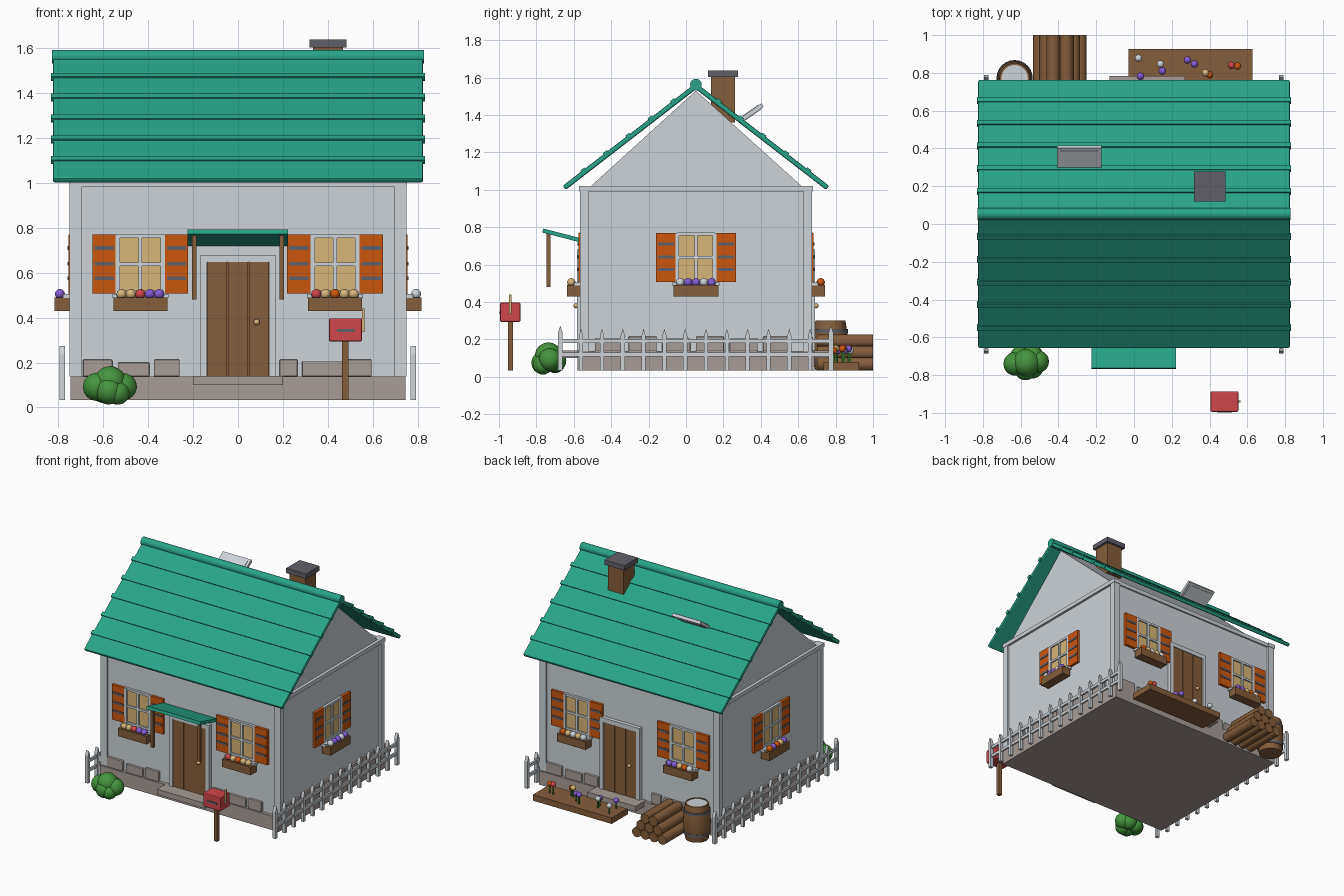
import bpy, bmesh, math
from mathutils import Matrix, Vector

if "Cube" in bpy.data.objects:
    bpy.data.objects.remove(bpy.data.objects["Cube"])


def material(name, r, g, b):
    m = bpy.data.materials.new(name)
    m.diffuse_color = [(c / 255 / 12.92 if c < 11 else ((c / 255 + .055) / 1.055) ** 2.4) for c in (r, g, b)] + [1]
    m.use_nodes = True
    m.node_tree.nodes["Principled BSDF"].inputs["Base Color"].default_value = m.diffuse_color
    return m


TEAL = material("teal", 40, 163, 136)
WHITE = material("pale grey", 204, 211, 216)
BROWN = material("wood brown", 132, 94, 60)
ORANGE = material("orange", 202, 86, 15)
YELLOW = material("warm yellow", 214, 182, 120)
STONE = material("stone", 167, 156, 150)
DARK = material("dark grey", 98, 96, 105)
RED = material("red", 207, 70, 76)
GREEN = material("leaf green", 68, 148, 60)
PURPLE = material("purple", 132, 92, 212)
I = Matrix.Identity(4)


def finish(name, bm, mat, M=I, smooth=False):
    bmesh.ops.recalc_face_normals(bm, faces=bm.faces)
    me = bpy.data.meshes.new(name)
    bm.to_mesh(me)
    bm.free()
    me.materials.append(mat)
    ob = bpy.data.objects.new(name, me)
    bpy.context.collection.objects.link(ob)
    ob.matrix_world = M
    if smooth:
        for p in me.polygons:
            p.use_smooth = True
        me.set_sharp_from_angle(angle=math.radians(40))
    return ob


def box(name, lo, hi, mat, M=I, bevel=0):
    """Box between two corners, placed in frame M."""
    bm = bmesh.new()
    lo, hi = Vector(lo), Vector(hi)
    bmesh.ops.create_cube(bm, size=1, matrix=Matrix.Translation((lo + hi) / 2) @ Matrix.Diagonal((*(hi - lo), 1)))
    if bevel:
        bmesh.ops.bevel(bm, geom=bm.edges[:], offset=bevel, segments=2, affect='EDGES', profile=.5)
    return finish(name, bm, mat, M)


def ball(name, c, r, mat, M=I, sub=2):
    bm = bmesh.new()
    bmesh.ops.create_icosphere(bm, subdivisions=sub, radius=r, matrix=Matrix.Translation(c))
    return finish(name, bm, mat, M, True)


def prism(name, pts, depth, mat, M=I):
    """Extrude an XY outline along local z by depth."""
    bm = bmesh.new()
    f = bm.faces.new([bm.verts.new((x, y, 0)) for x, y in pts])
    g = bmesh.ops.extrude_face_region(bm, geom=[f])['geom']
    bmesh.ops.translate(bm, vec=(0, 0, depth), verts=[v for v in g if isinstance(v, bmesh.types.BMVert)])
    return finish(name, bm, mat, M)


def lathe(name, profile, mat, M, n=24):
    """Revolve (radius, height) pairs around local z."""
    bm = bmesh.new()
    rings = [[bm.verts.new((r * math.cos(2 * math.pi * i / n), r * math.sin(2 * math.pi * i / n), z))
              for i in range(n)] for r, z in profile]
    for a, b in zip(rings, rings[1:]):
        for i in range(n):
            bm.faces.new((a[i], a[(i + 1) % n], b[(i + 1) % n], b[i]))
    bm.faces.new(rings[0])
    bm.faces.new(rings[-1])
    return finish(name, bm, mat, M, True)


def T(*v):
    return Matrix.Translation(v)


def R(deg, axis):
    return Matrix.Rotation(math.radians(deg), 4, axis)


CY = .053  # centre line of the house
FRONT = T(0, -.555, 0)
BACK = T(0, .662, 0) @ R(180, 'Z')
RIGHT = T(.735, CY, 0) @ R(90, 'Z')
LEFT = T(-.735, CY, 0) @ R(-90, 'Z')
# axes: local x -> world y, local y -> world z, local z -> world x
SIDE = Matrix(((0, 0, 1, 0), (1, 0, 0, 0), (0, 1, 0, 0), (0, 0, 0, 1)))

# House body
box("foundation", (-.745, -.58, .033), (.745, .686, .138), STONE)
box("walls", (-.735, -.555, .13), (.735, .662, 1.01), WHITE)
prism("gable", [(-.53, 1.0), (.64, 1.0), (CY, 1.53)], 1.46, WHITE, T(-.73, 0, 0) @ SIDE)
for sx in (-1, 1):
    for y in (-.567, .629):
        x = sx * .7225
        box("corner_post", (x - .0275, y, .138), (x + .0275, y + .045, 1.0), WHITE)
    box("gable_trim", (sx * .7225 - .03, -.572, .99), (sx * .7225 + .03, .678, 1.02), WHITE)
for M in (FRONT, BACK):
    box("eave_trim", (-.72, -.012, .985), (.72, .02, 1.015), WHITE, M)

# Roof slabs with battens
TILT = math.degrees(math.atan(.545 / .705))
for turn in (0, 180):
    M = T(0, CY, 1.555) @ R(turn, 'Z') @ R(TILT, 'X')
    box("roof_slab", (-.825, -.89, -.014), (.825, 0, .013), TEAL, M, .008)
    for i in range(5):
        s = (.115 + .12 * i) / math.cos(math.radians(TILT))
        box("roof_batten", (-.832, -s - .014, -.004), (.832, -s + .014, .02), TEAL, M)
lathe("roof_ridge", [(.031, -.828), (.031, .828)], TEAL, T(0, CY, 1.562) @ R(90, 'Y'), 16)

# Chimney and open skylight
box("chimney", (.335, .134, 1.36), (.467, .262, 1.605), BROWN)
box("chimney_cap", (.318, .118, 1.602), (.484, .279, 1.638), DARK)
M = T(-.29, .352, 1.414) @ R(35, 'X')
box("skylight_frame", (-.118, -.07, -.012), (.118, .07, .01), WHITE, M)
box("skylight_pane", (-.1, -.052, -.016), (.1, .052, .014), WHITE, M)


def window(M, cx, flowers):
    W = M @ T(cx, 0, 0)
    box("window_glass", (-.1, -.008, .51), (.1, .01, .765), YELLOW, W)
    for s in (-1, 1):
        box("window_frame_side", (s * .1 - .01, -.02, .505), (s * .1 + .01, .01, .77), WHITE, W)
        box("shutter", (s * .161 - .052, -.02, .507), (s * .161 + .052, .01, .77), ORANGE, W)
        for z in (.575, .64, .71):
            box("shutter_slat", (s * .161 - .043, -.024, z - .008), (s * .161 + .043, -.018, z + .008), DARK, W)
    for z in (.512, .638, .763):
        box("window_bar", (-.1, -.018, z - .008), (.1, .01, z + .008), WHITE, W)
    box("window_mullion", (-.008, -.018, .51), (.008, .01, .765), WHITE, W)
    box("window_sill", (-.125, -.045, .488), (.125, .01, .505), WHITE, W)
    box("flower_box", (-.12, -.082, .43), (.12, -.012, .49), BROWN, W)
    for i, m in enumerate(flowers):
        ball("box_flower", (-.084 + .042 * i, -.058, .505), .023, m, W)


window(FRONT, -.435, (YELLOW, YELLOW, RED, PURPLE, PURPLE))
window(FRONT, .432, (RED, YELLOW, ORANGE, YELLOW, YELLOW))
window(BACK, -.435, (ORANGE, YELLOW, WHITE, YELLOW, WHITE))
window(BACK, .45, (PURPLE, PURPLE, YELLOW, ORANGE, WHITE))
window(RIGHT, 0, (WHITE, PURPLE, PURPLE, WHITE, PURPLE))
window(LEFT, 0, (ORANGE, PURPLE, ORANGE, YELLOW, PURPLE))

# Doors with frame, planks, knob and step
for M in (FRONT, BACK @ T(-.07, 0, 0)):
    for i in range(3):
        x = -.138 + .092 * i
        box("door_plank", (x + .002, -.022, .138), (x + .09, .01, .648), BROWN, M)
    box("door_backing", (-.138, -.014, .138), (.138, .01, .645), BROWN, M)
    for s in (-1, 1):
        box("door_jamb", (s * .152 - .014, -.028, .138), (s * .152 + .014, .01, .68), WHITE, M)
    box("door_lintel", (-.166, -.028, .648), (.166, .01, .68), WHITE, M)
    ball("door_knob", (.083, -.033, .38), .014, YELLOW, M)
    box("door_step", (-.2, -.122, .1), (.2, .01, .14), STONE, M)

# Stone course at the foot of the walls
STONES = [(-.69, -.56, .213), (-.535, -.395, .2), (-.375, -.26, .213),
          (.185, .265, .213), (.285, .465, .205), (.485, .595, .213)]
for M in (FRONT, BACK):
    for a, b, h in STONES:
        box("base_stone", (a, -.018, .138), (b, .01, h), STONE, M, .004)
for M in (LEFT, RIGHT):
    for i in range(6):
        x = -.54 + .18 * i
        box("base_stone", (x, -.014, .138), (x + .15, .01, .205 + .01 * (i % 2)), STONE, M, .004)

# Awning over the front door, rising outwards
box("awning", (-.225, -.2, -.011), (.222, .005, .011), TEAL, T(0, -.572, .732) @ R(-14.5, 'X'))
for x in (-.195, .195):
    box("awning_post", (x - .01, -.747, .48), (x + .01, -.725, .768), BROWN)

# Side fences
for x in (-.782, .78):
    for i in range(14):
        y, h = -.672 + i * .1113, (.235 if i in (0, 13) else .22)
        w = .013 if i in (0, 13) else .011
        prism("fence_picket", [(y - w, .033), (y + w, .033), (y + w, h), (y, h + .038), (y - w, h)],
              .024, WHITE, T(x - .012, 0, 0) @ SIDE)
    for z in (.12, .192):
        box("fence_rail", (x - .007, -.672, z - .011), (x + .007, .775, z + .011), WHITE)

# Mailbox
box("mailbox_post", (.464, -.951, .033), (.492, -.924, .3), BROWN)
box("mailbox", (.405, -.994, .294), (.552, -.886, .397), RED, I, .006)
box("mailbox_slot", (.44, -.998, .336), (.52, -.99, .35), DARK)
box("mailbox_flag", (.552, -.946, .335), (.564, -.934, .44), YELLOW)

# Bush
for x, y, z, r in [(-.57, -.735, .11, .074), (-.628, -.74, .092, .063), (-.51, -.728, .092, .06),
                   (-.575, -.765, .075, .062), (-.54, -.7, .085, .06), (-.6, -.7, .075, .055),
                   (-.535, -.765, .065, .053)]:
    ball("bush", (x, y, z), r, GREEN, I, 3)

# Barrel
M = T(-.632, .772, 0)
lathe("barrel", [(.08, .033), (.09, .09), (.096, .165), (.09, .24), (.08, .3), (.07, .3), (.07, .285)], BROWN, M)
lathe("barrel_water", [(.072, .28), (.072, .296)], WHITE, M)
for z in (.085, .245):
    lathe("barrel_hoop", [(.093, z - .01), (.093, z + .01)], DARK, M)

# Stacked firewood
for row in range(3):
    for i in range(4 - row):
        lathe("log", [(.0355, 0), (.0355, .3)], BROWN,
              T(-.499 + .071 * (i + row / 2), 1.0, .068 + .0615 * row) @ R(90, 'X'), 14)

# Flower bed behind the house
box("flower_bed", (-.03, .735, .035), (.627, .926, .08), BROWN)
for x, y, h, m in [(.024, .878, .14, WHITE), (.14, .847, .15, WHITE), (.15, .81, .14, PURPLE),
                   (.034, .783, .14, PURPLE), (.283, .868, .15, PURPLE), (.32, .847, .14, PURPLE),
                   (.378, .8, .15, YELLOW), (.4, .79, .14, ORANGE), (.516, .84, .155, RED),
                   (.548, .836, .15, ORANGE)]:
    box("flower_stem", (x - .004, y - .004, .07), (x + .004, y + .004, h), GREEN)
    ball("flower_head", (x, y, h), .02, m)
